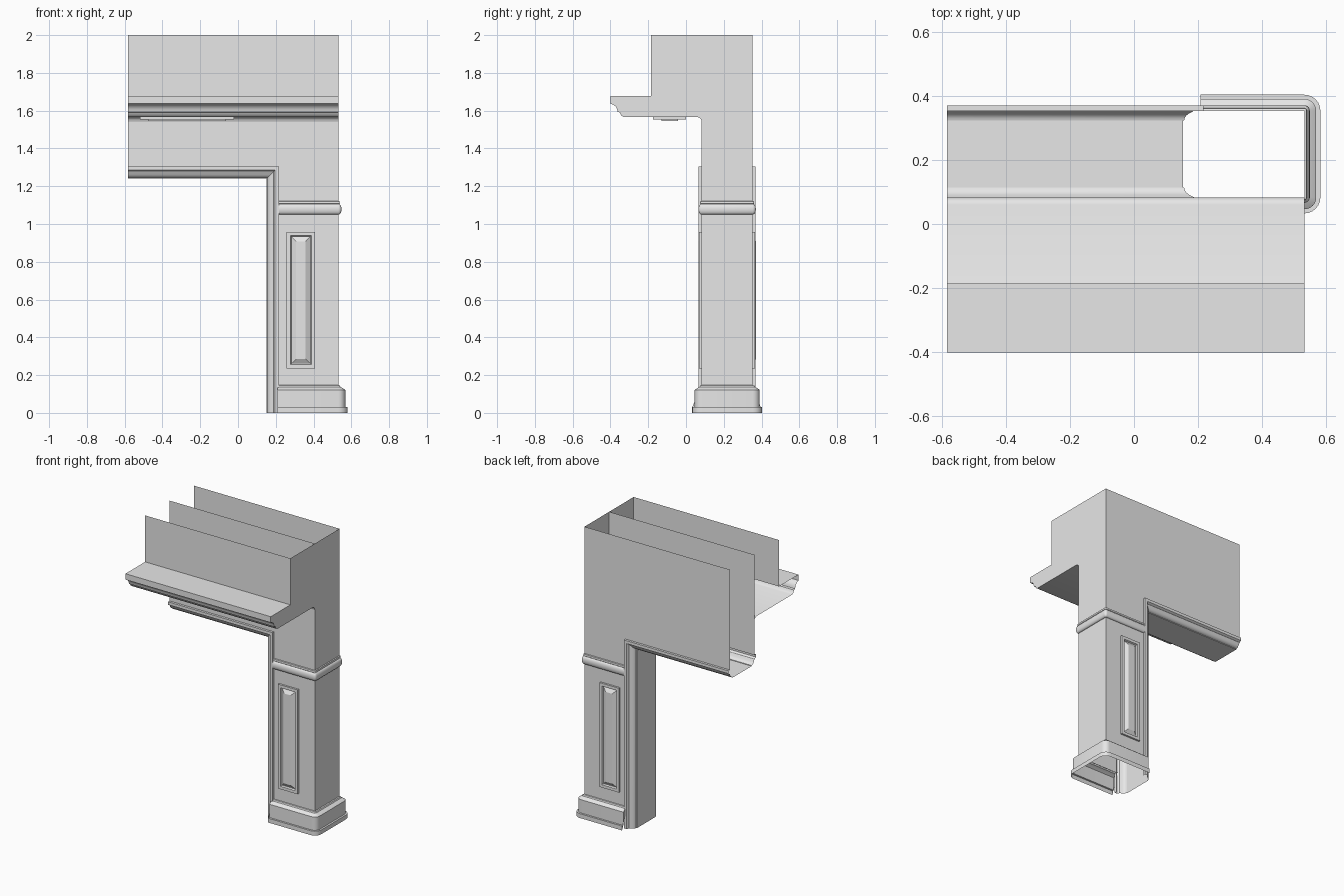
import bpy
import math

cube = bpy.data.objects.get("Cube")
if cube:
    bpy.data.objects.remove(cube, do_unlink=True)

grey = bpy.data.materials.new("plain grey")
grey.use_nodes = True
grey.diffuse_color = (0.8, 0.8, 0.8, 1)
grey.node_tree.nodes["Principled BSDF"].inputs["Base Color"].default_value = (0.8, 0.8, 0.8, 1)

# Main dimensions
LEFT_END, SIDE = -0.583, 0.531
FRONT, BACK, TOP = 0.083, 0.353, 2.0
MID = (FRONT + BACK) / 2
JAMB, LINTEL, TRIM = 0.152, 1.24, 0.065
WALL_FOOT = 0.14


def build(name, verts, faces, flip=False, smooth=False):
    mesh = bpy.data.meshes.new(name)
    mesh.from_pydata(verts, [], [f[::-1] if flip else f for f in faces])
    mesh.materials.append(grey)
    obj = bpy.data.objects.new(name, mesh)
    bpy.context.scene.collection.objects.link(obj)
    if smooth:
        bpy.ops.object.select_all(action='DESELECT')
        obj.select_set(True)
        bpy.context.view_layer.objects.active = obj
        bpy.ops.object.shade_smooth_by_angle(angle=math.radians(35))
    return obj


def loft(name, rows, closed=False, cap=False, ends=False, **kw):
    """Skin a list of equally long point rows."""
    n = len(rows[0])
    verts = [p for row in rows for p in row]
    faces = []
    for i in range(len(rows) - 1):
        for j in range(n if closed else n - 1):
            k = (j + 1) % n
            faces.append((i * n + j, (i + 1) * n + j, (i + 1) * n + k, i * n + k))
    if cap:
        faces.append(tuple((len(rows) - 1) * n + j for j in range(n)))
    if ends:
        faces.append(tuple(i * n for i in reversed(range(len(rows)))))
        faces.append(tuple(i * n + n - 1 for i in range(len(rows))))
    return build(name, verts, faces, **kw)


def raised_panel(name, a, b, steps, place, flip=False):
    """Concentric rectangles, each step an (inset, height) pair."""
    rows = []
    for s, h in steps:
        corners = [(a[0] + s, b[0] + s), (a[0] + s, b[1] - s),
                   (a[1] - s, b[1] - s), (a[1] - s, b[0] + s)]
        rows.append([place(u, v, h) for u, v in corners])
    loft(name, rows, closed=True, cap=True, flip=flip)


def wrap_moulding(name, profile, start_x, ends=False):
    """Run a moulding around the front, side and back of the pillar."""
    rows = []
    for d, z in profile:
        row = [(start_x, FRONT - d, z)]
        for cy, first in ((FRONT, -90), (BACK, 0)):
            for k in range(7):
                t = math.radians(first + 15 * k)
                row.append((SIDE + d * math.cos(t), cy + d * math.sin(t), z))
        row.append((start_x, BACK + d, z))
        rows.append(row)
    loft(name, rows, ends=ends, smooth=True)


# Front and back walls around the opening
outline = [(LEFT_END, LINTEL + TRIM), (JAMB + TRIM, LINTEL + TRIM), (JAMB + TRIM, WALL_FOOT),
           (SIDE, WALL_FOOT), (SIDE, TOP), (LEFT_END, TOP)]
for name, y, flip in (("front_wall", FRONT, False), ("back_wall", BACK, True)):
    build(name, [(x, y, z) for x, z in outline], [tuple(range(len(outline)))], flip=flip)

# Overhanging upper front with shelf cornice and soffit
cornice = [(-0.185, TOP), (-0.185, 1.678), (-0.4, 1.678), (-0.4, 1.637), (-0.385, 1.632),
           (-0.372, 1.622), (-0.365, 1.608), (-0.362, 1.594), (-0.35, 1.59), (-0.343, 1.575),
           (-0.33, 1.566), (0.06, 1.566), (0.072, 1.562), (0.08, 1.553), (FRONT, 1.54)]
loft("upper_front_and_cornice", [[(x, y, z) for y, z in cornice] for x in (SIDE, LEFT_END)],
     smooth=True)

# Side wall closing the right-hand end
side = [(FRONT, WALL_FOOT), (BACK, WALL_FOOT), (BACK, TOP)] + cornice
build("side_wall", [(SIDE, y, z) for y, z in side], [tuple(range(len(side)))])

# Mitred casing and lining of the opening
half = [(TRIM, FRONT), (TRIM, 0.067), (0.045, 0.067), (0.041, 0.073), (0.037, 0.082),
        (0.03, 0.086), (0.02, 0.091), (0.011, 0.098), (0.006, 0.106), (0.004, 0.114), (0, 0.114)]
casing = half + [(d, 2 * MID - y) for d, y in reversed(half)]
loft("opening_casing", [[(JAMB + d, y, 0) for d, y in casing],
                        [(JAMB + d, y, LINTEL + d) for d, y in casing],
                        [(LEFT_END, y, LINTEL + d) for d, y in casing]], smooth=True)

# Plinth at the foot of the pillar
wrap_moulding("plinth", [(0, 0.147), (0.008, 0.145), (0.012, 0.137), (0.024, 0.131), (0.037, 0.122),
                         (0.037, 0.03), (0.05, 0.03), (0.05, 0)], 0.208, ends=True)

# Rounded band below the head of the pillar
bead = [(0.004 + 0.013 * math.sin(math.pi * k / 8), 1.078 + 0.027 * math.cos(math.pi * k / 8))
        for k in range(9)]
wrap_moulding("pillar_band", [(0, 1.122), (0.007, 1.12), (0.008, 1.108)] + bead + [(0, 1.051)],
              JAMB + TRIM)

# Raised panels on the pillar faces
steps = [(0, 0), (0, 0.013), (0.02, 0.013), (0.025, 0.003), (0.028, 0.003), (0.05, 0.017)]
for name, y, s in (("front_panel", FRONT, -1), ("back_panel", BACK, 1)):
    raised_panel(name, (0.257, 0.408), (0.235, 0.958), steps,
                 lambda u, v, h, y=y, s=s: (u, y + s * h, v), flip=s > 0)

# Shallow plate under the soffit
raised_panel("soffit_plate", (-0.52, -0.02), (-0.174, 0.0),
             [(0, 0), (0, 0.012), (0.043, 0.012), (0.043, 0.021)],
             lambda u, v, h: (u, v, 1.566 - h), flip=True)
